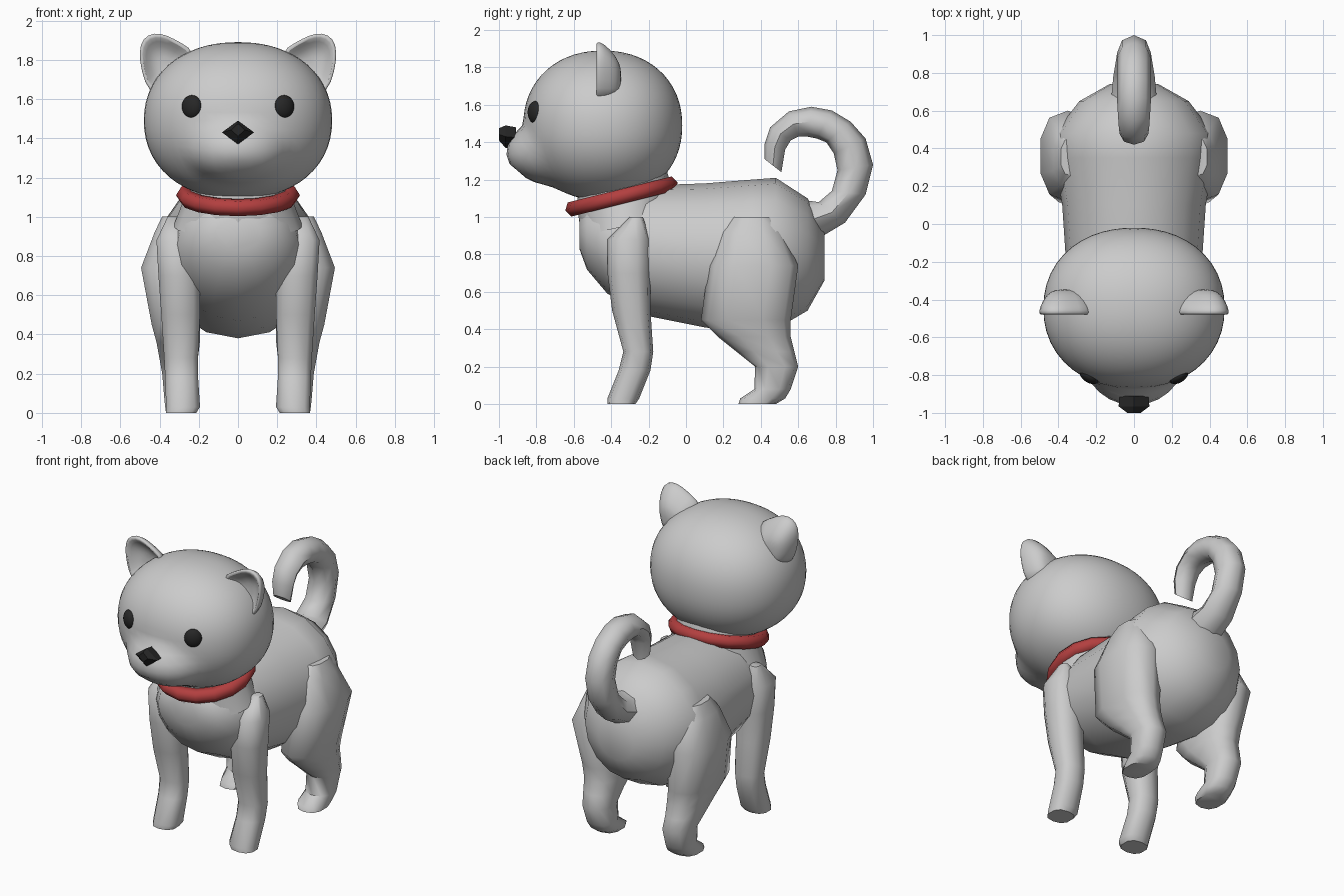
import bpy, bmesh, math
from mathutils import Vector, Matrix

if "Cube" in bpy.data.objects:
    bpy.data.objects.remove(bpy.data.objects["Cube"])


def paint(name, rgb):
    m = bpy.data.materials.new(name)
    m.diffuse_color = (*rgb, 1)
    m.use_nodes = True
    m.node_tree.nodes["Principled BSDF"].inputs["Base Color"].default_value = m.diffuse_color
    return m


RED = paint("red", (0.45, 0.05, 0.05))
BLACK = paint("black", (0.02, 0.02, 0.02))


def finish(name, bm, angle=50, mirror=False, mat=None, subsurf=0):
    bmesh.ops.recalc_face_normals(bm, faces=bm.faces)
    me = bpy.data.meshes.new(name)
    bm.to_mesh(me)
    bm.free()
    ob = bpy.data.objects.new(name, me)
    bpy.context.collection.objects.link(ob)
    if mat:
        me.materials.append(mat)
    bpy.ops.object.select_all(action='DESELECT')
    ob.select_set(True)
    bpy.context.view_layer.objects.active = ob
    if angle:
        bpy.ops.object.shade_smooth_by_angle(angle=math.radians(angle))
    if mirror:
        ob.modifiers.new("mirror", 'MIRROR')
    if subsurf:
        ob.modifiers.new("smooth", 'SUBSURF').levels = subsurf
        ob.modifiers["smooth"].render_levels = subsurf
    return ob


def bridge(bm, rings):
    n = len(rings[0])
    for r, q in zip(rings, rings[1:]):
        for i in range(n):
            j = (i + 1) % n
            bm.faces.new((r[i], r[j], q[j], q[i]))
    bm.faces.new(rings[0])
    bm.faces.new(rings[-1])


def loft(name, sections, n=10, power=1.0, **kw):
    """Each section: y, z of one side, y, z of the opposite side, x min, x max."""
    bm = bmesh.new()
    rings = []
    for ya, za, yb, zb, x0, x1 in sections:
        ring = []
        for i in range(n):
            t = 2 * math.pi * i / n
            c, s = (math.copysign(abs(f) ** power, f) if abs(f) > 1e-6 else 0
                    for f in (math.cos(t), math.sin(t)))
            k = (1 + c) / 2
            ring.append(bm.verts.new(((x0 + x1) / 2 + s * (x1 - x0) / 2,
                                      ya + (yb - ya) * k, za + (zb - za) * k)))
        rings.append(ring)
    bridge(bm, rings)
    return finish(name, bm, **kw)


# Body: y, bottom, top, half width
body = [(-.57, .83, .99, .12), (-.53, .72, 1.07, .22), (-.42, .59, 1.13, .31),
        (-.2, .47, 1.17, .36), (.1, .41, 1.18, .38), (.35, .38, 1.2, .42),
        (.48, .40, 1.21, .42), (.65, .50, 1.1, .29), (.74, .66, .92, .13)]
loft("body", [(y, a, y, b, -w, w) for y, a, b, w in body], n=16)

# Neck, mostly hidden by the collar
loft("neck", [(-.56, .9, -.1, 1.0, -.33, .33), (-.58, 1.04, -.08, 1.17, -.27, .27),
              (-.58, 1.12, -.1, 1.24, -.25, .25)], n=16)

# Front legs: z, back y, front y, inner x, outer x
front = [(1.0, -.23, -.30, .30, .36), (.88, -.19, -.42, .2, .42), (.7, -.19, -.42, .19, .41),
         (.5, -.19, -.395, .19, .395), (.28, -.175, -.335, .2, .38),
         (.18, -.19, -.36, .2, .375), (.03, -.25, -.42, .19, .37), (0, -.27, -.42, .21, .37)]
loft("front_leg", [(a, z, b, z, u, v) for z, a, b, u, v in front], power=.8, mirror=True)

# Hind legs with broad thighs and hocks
hind = [(1.0, .46, .25, .25, .39), (.92, .52, .18, .2, .43), (.74, .6, .12, .2, .5),
        (.45, .56, .08, .19, .445), (.36, .56, .17, .19, .42), (.28, .58, .27, .2, .405),
        (.2, .6, .37, .2, .39), (.08, .56, .365, .2, .38), (.03, .53, .29, .19, .375),
        (0, .48, .28, .21, .37)]
loft("hind_leg", [(a, z, b, z, u, v) for z, a, b, u, v in hind], power=.8, mirror=True)

# Curled tail: outer point, inner point, half width
tail = [(.70, .88, .64, 1.09, .12), (.85, .97, .71, 1.08, .11), (.96, 1.12, .78, 1.14, .095),
        (1.0, 1.28, .81, 1.25, .09), (.96, 1.42, .79, 1.34, .09), (.88, 1.51, .75, 1.40, .09),
        (.78, 1.57, .70, 1.42, .09), (.67, 1.59, .65, 1.43, .09), (.55, 1.565, .60, 1.43, .085),
        (.45, 1.48, .56, 1.41, .08), (.42, 1.39, .53, 1.36, .075), (.42, 1.31, .51, 1.24, .06)]
loft("tail", [(a, b, c, d, -w, w) for a, b, c, d, w in tail], n=8)

# Collar: tilted ring with a flat hexagonal section
bm = bmesh.new()
tilt = Matrix.Translation((0, -.345, 1.11)) @ Matrix.Rotation(math.radians(14), 4, 'X')
N, M = 16, 6
grid = [[bm.verts.new(tilt @ Vector((
    (.268 + .048 * math.cos(b)) * math.cos(a), (.262 + .048 * math.cos(b)) * math.sin(a),
    .045 * math.sin(b))))
    for b in (2 * math.pi * j / M for j in range(M))]
    for a in (2 * math.pi * i / N for i in range(N))]
for i in range(N):
    for j in range(M):
        p, q, k = grid[i], grid[(i + 1) % N], (j + 1) % M
        bm.faces.new((p[j], q[j], q[k], p[k]))
finish("collar", bm, angle=65, mat=RED)

# Head: rounded ball blended with a muzzle ellipsoid
bm = bmesh.new()
bmesh.ops.create_uvsphere(bm, u_segments=48, v_segments=32, radius=1)
HEAD, HR = Vector((0, -.445, 1.49)), (.48, .425, .4)
MUZ, MR = Vector((0, -.735, 1.345)), (.25, .225, .165)
for v in bm.verts:
    d = v.co.normalized()
    rh = sum(abs(c / r) ** 2.15 for c, r in zip(d, HR)) ** (-1 / 2.15)
    e = Vector([c / r for c, r in zip(d, MR)])
    o = Vector([c / r for c, r in zip(HEAD - MUZ, MR)])
    disc = e.dot(o) ** 2 - e.dot(e) * (o.dot(o) - 1)
    rm = max(0, (-e.dot(o) + math.sqrt(disc)) / e.dot(e)) if disc > 0 else 0
    v.co = HEAD + d * (rh ** 18 + rm ** 18) ** (1 / 18)
    # mouth dent
    m = Vector((v.co.x / .08, 0, (v.co.z - 1.235 + 1.5 * v.co.x ** 2) / .03))
    if v.co.y < -.8:
        v.co.y += .02 * math.exp(-m.length_squared)
finish("head", bm, angle=60)

# Ears: rounded outline with a bulging back and a dished front
outline = [(.20, 1.84), (.29, 1.89), (.36, 1.93), (.43, 1.945), (.49, 1.915), (.51, 1.84),
           (.495, 1.74), (.46, 1.63), (.38, 1.62), (.27, 1.70)]
bm = bmesh.new()
rings = []
for k, y, low in ((.3, -.345, .03), (.7, -.37, .03), (.96, -.44, 0), (1, -.475, 0),
                  (.88, -.485, 0), (.6, -.435, 0), (.25, -.42, 0)):
    rings.append([bm.verts.new((.37 + (x - .37) * k, y, 1.77 - low + (z - 1.77) * k))
                  for x, z in outline])
bridge(bm, rings)
finish("ear", bm, angle=80, mirror=True, subsurf=1)

# Eyes
bm = bmesh.new()
bmesh.ops.create_uvsphere(bm, u_segments=20, v_segments=12, radius=1,
                          matrix=Matrix.Translation((.235, -.806, 1.56))
                          @ Matrix.Rotation(math.radians(30), 4, 'Z')
                          @ Matrix.Diagonal((.056, .035, .06, 1)))
finish("eye", bm, mirror=True, mat=BLACK)

# Nose: faceted diamond
nose = [(-.91, 1.37, 1.48, .075), (-.965, 1.37, 1.49, .082), (-1.0, 1.41, 1.475, .035)]
loft("nose", [(y, a, y, b, -w, w) for y, a, b, w in nose], n=4, angle=0, mat=BLACK)
